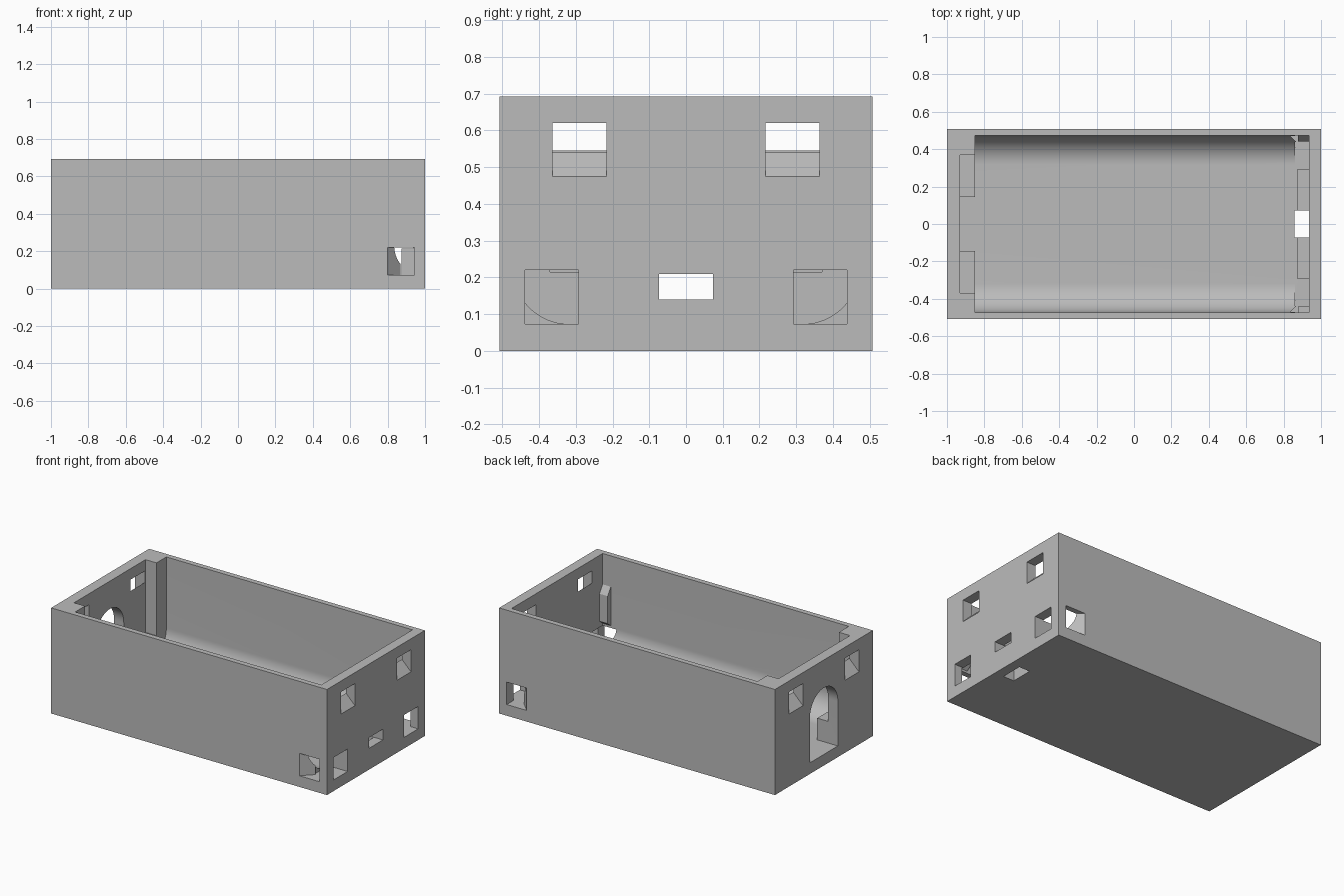
import bpy
import bmesh
import math

cube = bpy.data.objects.get("Cube")
if cube:
    bpy.data.objects.remove(cube, do_unlink=True)

HALF_Y, HEIGHT = 0.507, 0.692
FLOOR, LEDGE, INNER_Y = 0.073, 0.215, 0.472

grey = bpy.data.materials.new("plain grey")
grey.use_nodes = True
colour = (0.5, 0.5, 0.5, 1)
grey.diffuse_color = colour
grey.node_tree.nodes["Principled BSDF"].inputs["Base Color"].default_value = colour


def prism(name, points, axis, start, end):
    """Extrude a flat outline along x, y or z."""
    place = {"x": lambda p, t: (t, p[0], p[1]),
             "y": lambda p, t: (p[0], t, p[1]),
             "z": lambda p, t: (p[0], p[1], t)}[axis]
    bm = bmesh.new()
    rings = [[bm.verts.new(place(p, t)) for p in points] for t in (start, end)]
    bm.faces.new(rings[0])
    bm.faces.new(rings[1])
    n = len(points)
    for i in range(n):
        j = (i + 1) % n
        bm.faces.new((rings[0][i], rings[0][j], rings[1][j], rings[1][i]))
    bmesh.ops.recalc_face_normals(bm, faces=bm.faces)
    mesh = bpy.data.meshes.new(name)
    bm.to_mesh(mesh)
    bm.free()
    mesh.materials.append(grey)
    obj = bpy.data.objects.new(name, mesh)
    bpy.context.collection.objects.link(obj)
    return obj


def rect(a0, a1, b0, b1):
    return [(a0, b0), (a1, b0), (a1, b1), (a0, b1)]


def arc(cx, cz, r, start, end, steps):
    angles = [math.radians(start + (end - start) * i / steps) for i in range(steps + 1)]
    return [(cx + r * math.cos(a), cz + r * math.sin(a)) for a in angles]


body = prism("box_body", rect(-1, 1, -HALF_Y, HALF_Y), "z", 0, HEIGHT)


def cut(points, axis, start, end):
    """Carve one prism out of the body."""
    cutter = prism("cutter", points, axis, start, end)
    cutter.hide_render = True
    mod = body.modifiers.new("cut", "BOOLEAN")
    mod.operation, mod.solver, mod.object = "DIFFERENCE", "EXACT", cutter
    graph = bpy.context.evaluated_depsgraph_get()
    mesh = bpy.data.meshes.new_from_object(body.evaluated_get(graph))
    body.modifiers.clear()
    body.data = mesh
    bpy.data.objects.remove(cutter, do_unlink=True)


# Main trough with rounded long edges
R = 0.155
trough = [(-INNER_Y, 0.8)]
trough += arc(-INNER_Y + R, FLOOR + R, R, 180, 270, 20)
trough += arc(INNER_Y - R, FLOOR + R, R, 270, 360, 20)
trough += [(INNER_Y, 0.8)]
cut(trough, "x", -0.85, 0.875)

# Thinner upper end walls, leaving ledges below
cut(rect(-INNER_Y, INNER_Y, LEDGE, 0.8), "x", 0.86, 0.935)
cut(rect(-0.37, 0.37, LEDGE, 0.8), "x", -0.93, -0.84)

# Arched doorway
door = [(-0.145, FLOOR), (0.145, FLOOR)] + arc(0, 0.365, 0.145, 0, 180, 32)
cut(door, "x", -1.1, -0.845)

# Upper windows with sills that rise inwards
for end in (1, -1):
    window = [(end * x, z) for x, z in
              ((1.01, 0.465), (1.01, 0.62), (0.91, 0.62), (0.91, 0.565))]
    for y in (-0.29, 0.29):
        cut(window, "y", y - 0.073, y + 0.073)

# Low corner windows in the end and the long walls
for s in (1, -1):
    cut(rect(s * 0.293, s * 0.438, FLOOR, 0.22), "x", 0.86, 1.1)
    splayed = [(x, s * y) for x, y in
               ((0.787, 0.52), (0.945, 0.52), (0.945, 0.42), (0.887, 0.42))]
    cut(splayed, "z", FLOOR, 0.22)

# Centre slot and drain opening
cut(rect(-0.073, 0.073, 0.14, 0.21), "x", 0.86, 1.1)
cut(rect(0.857, 0.935, -0.072, 0.072), "z", -0.1, 0.3)

# Corner brackets with sloped tops and bottoms
parts = [body]
for s, side in ((1, "left"), (-1, "right")):
    outline = [(s * y, z) for y, z in
               ((0.49, 0.22), (0.44, 0.26), (0.44, 0.44), (INNER_Y, 0.49), (0.49, 0.49))]
    parts.append(prism(side + "_bracket", outline, "x", 0.876, 0.94))

# Smooth the rounded surfaces, keep edges sharp
for obj in parts:
    bpy.ops.object.select_all(action="DESELECT")
    obj.select_set(True)
    bpy.context.view_layer.objects.active = obj
    bpy.ops.object.shade_smooth_by_angle(angle=math.radians(30))
